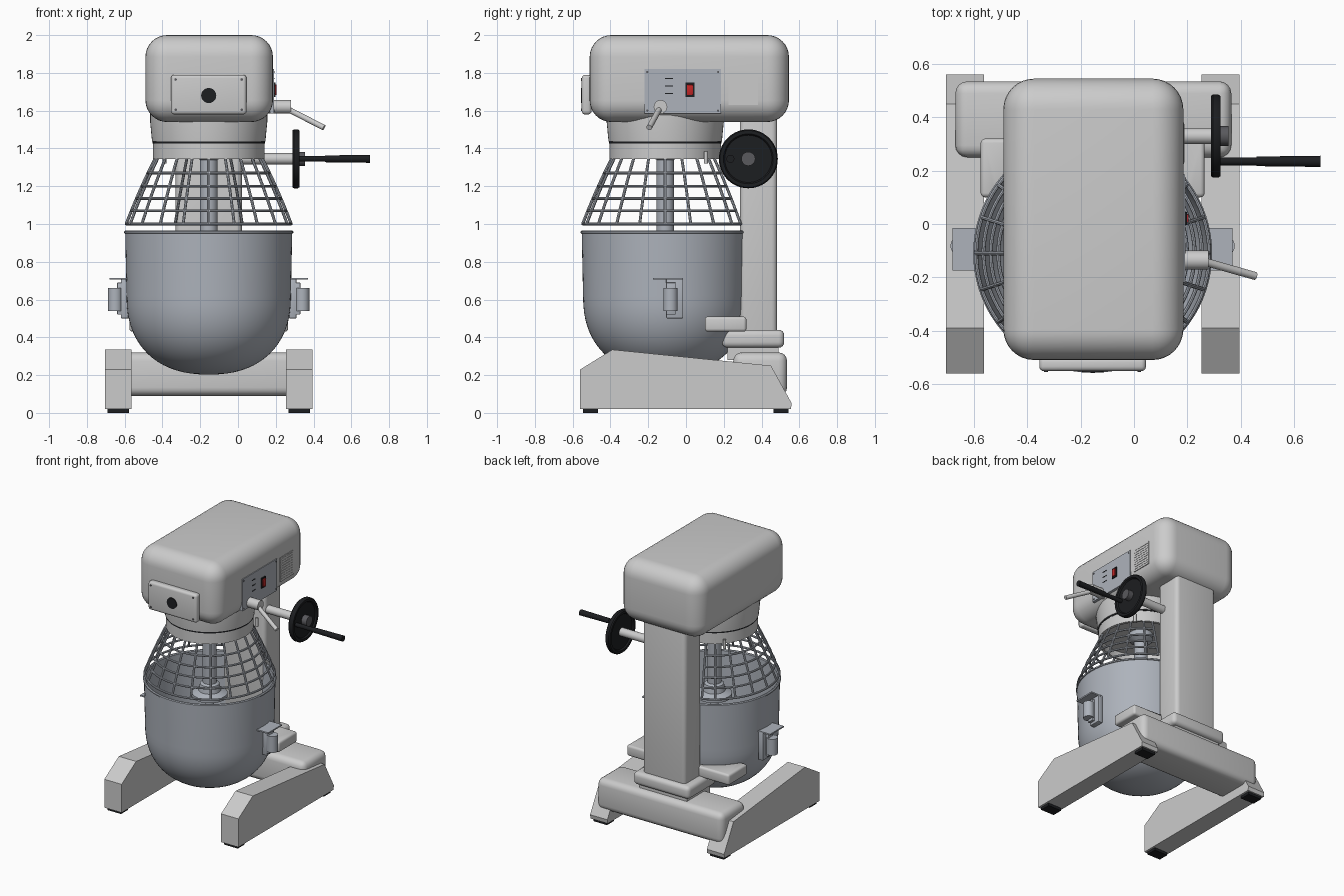
import bpy, bmesh, math
from mathutils import Vector

if "Cube" in bpy.data.objects:
    bpy.data.objects.remove(bpy.data.objects["Cube"])

CX, CY = -0.155, -0.11   # vertical axis of bowl, cage and neck


def mat(name, c):
    m = bpy.data.materials.new(name)
    m.diffuse_color = (*c, 1)
    m.use_nodes = True
    m.node_tree.nodes["Principled BSDF"].inputs["Base Color"].default_value = m.diffuse_color
    return m


BLACK = mat("black", (0.012, 0.013, 0.015))
RED = mat("red", (0.55, 0.02, 0.02))
STEEL = mat("steel", (0.42, 0.45, 0.5))
DARK = mat("dark_grey", (0.1, 0.1, 0.11))


def smooth(o, m=None):
    if m:
        o.data.materials.append(m)
    bpy.ops.object.select_all(action='DESELECT')
    o.select_set(True)
    bpy.context.view_layer.objects.active = o
    bpy.ops.object.shade_smooth_by_angle(angle=math.radians(35))
    return o


def finish(name, bm, m=None):
    bmesh.ops.recalc_face_normals(bm, faces=bm.faces)
    me = bpy.data.meshes.new(name)
    bm.to_mesh(me)
    bm.free()
    o = bpy.data.objects.new(name, me)
    bpy.context.collection.objects.link(o)
    return smooth(o, m)


def box(name, x, y, z, r=0, m=None, seg=4):
    bm = bmesh.new()
    bmesh.ops.create_cube(bm, size=1)
    for v in bm.verts:
        v.co = [(a[0] + a[1]) / 2 + c * (a[1] - a[0]) for a, c in zip((x, y, z), v.co)]
    if r:
        bmesh.ops.bevel(bm, geom=bm.edges[:], offset=r, segments=seg, profile=0.5, affect='EDGES')
    return finish(name, bm, m)


def rod(name, a, b, r, m=None, r2=None, n=32):
    a, b = Vector(a), Vector(b)
    bm = bmesh.new()
    bmesh.ops.create_cone(bm, cap_ends=True, segments=n, radius1=r, radius2=r2 or r, depth=(b - a).length)
    q = (b - a).to_track_quat('Z', 'Y')
    for v in bm.verts:
        v.co = q @ v.co + (a + b) / 2
    return finish(name, bm, m)


def lathe(name, prof, m=None, n=64, origin=(CX, CY, 0), axis='Z'):
    bm = bmesh.new()
    vs = [bm.verts.new((r, 0, z)) for r, z in prof]
    es = [bm.edges.new(p) for p in zip(vs, vs[1:])]
    bmesh.ops.spin(bm, geom=vs + es, cent=(0, 0, 0), axis=(0, 0, 1), angle=math.tau, steps=n)
    bmesh.ops.remove_doubles(bm, verts=bm.verts, dist=1e-4)
    for v in bm.verts:
        c = v.co.copy()
        v.co = (Vector((c.z, c.y, -c.x)) if axis == 'X' else c) + Vector(origin)
    return finish(name, bm, m)


def prism(name, pts, shift, r=0, m=None):
    bm = bmesh.new()
    f = bm.faces.new([bm.verts.new(p) for p in pts])
    ext = bmesh.ops.extrude_face_region(bm, geom=[f])['geom']
    bmesh.ops.translate(bm, vec=shift, verts=[g for g in ext if isinstance(g, bmesh.types.BMVert)])
    if r:
        es = [e for e in bm.edges if e.calc_face_angle(0) > 0.6]
        bmesh.ops.bevel(bm, geom=es, offset=r, segments=3, profile=0.5, affect='EDGES')
    return finish(name, bm, m)


def wires(name, paths, r, m=None):
    cu = bpy.data.curves.new(name, 'CURVE')
    cu.dimensions = '3D'
    cu.bevel_depth, cu.bevel_resolution, cu.use_fill_caps = r, 2, True
    for p in paths:
        s = cu.splines.new('POLY')
        s.points.add(len(p) - 1)
        for q, c in zip(s.points, p):
            q.co = (*c, 1)
    o = bpy.data.objects.new(name, cu)
    bpy.context.collection.objects.link(o)
    bpy.ops.object.select_all(action='DESELECT')
    o.select_set(True)
    bpy.context.view_layer.objects.active = o
    bpy.ops.object.convert(target='MESH')
    return smooth(bpy.context.object, m)


def both(x0, x1, side):
    # x range measured outward on the right, mirrored about the bowl axis
    return (x0, x1) if side > 0 else (2 * CX - x1, 2 * CX - x0)


# Motor head
box("motor_head", (-0.49, 0.185), (-0.51, 0.545), (1.54, 2.0), 0.115, seg=8)
box("front_plate", (-0.355, 0.045), (-0.552, -0.5), (1.58, 1.79), 0.018)
rod("front_badge", (CX, -0.55, 1.68), (CX, -0.557, 1.68), 0.04, BLACK)
for x in (-0.33, 0.02):
    for z in (1.605, 1.765):
        rod("plate_screw", (x, -0.55, z), (x, -0.556, z), 0.007, DARK, n=12)

# Control panel on the right side
box("control_panel", (0.17, 0.191), (-0.22, 0.185), (1.585, 1.82), 0, STEEL)
for y in (-0.205, 0.17):
    for z in (1.6, 1.805):
        rod("panel_screw", (0.19, y, z), (0.194, y, z), 0.006, DARK, n=12)
for z in (1.69, 1.73, 1.77):
    box("panel_mark", (0.188, 0.193), (-0.11, -0.07), (z - 0.003, z + 0.003), 0, BLACK)
box("switch_frame", (0.185, 0.198), (-0.003, 0.045), (1.672, 1.748), 0, BLACK)
box("switch_rocker", (0.19, 0.205), (0.005, 0.037), (1.682, 1.738), 0.004, RED, 2)
box("side_vent", (0.17, 0.188), (0.225, 0.38), (1.63, 1.81))
for i in range(9):
    z = 1.645 + i * 0.0185
    box("vent_slat", (0.18, 0.19), (0.23, 0.375), (z, z + 0.006))

# Gear lever
rod("gear_lever_hub", (0.15, -0.135, 1.62), (0.28, -0.135, 1.62), 0.036)
rod("gear_lever_arm", (0.26, -0.14, 1.61), (0.455, -0.195, 1.51), 0.015)

# Neck, dark seam and guard ring
lathe("neck", [(0, 1.6), (0.31, 1.6), (0.31, 1.54), (0.3, 1.436), (0, 1.436)])
lathe("neck_seam", [(0, 1.44), (0.297, 1.44), (0.297, 1.425), (0, 1.425)], BLACK)
lathe("guard_ring", [(0, 1.428), (0.295, 1.428), (0.295, 1.345), (0.275, 1.345), (0.275, 1.4), (0, 1.4)])
for s in (-1, 1):
    rod("guard_pin", (CX + s * 0.235, 0.105, 1.32), (CX + s * 0.235, 0.105, 1.385), 0.011, n=16)

# Wire guard, open at the back where the column stands
def cage_pt(deg, z):
    t = (1.345 - z) / 0.345
    r = 0.285 + 0.152 * t + 0.02 * t * (1 - t)
    a = math.radians(deg)
    return (CX + r * math.sin(a), CY - r * math.cos(a), z)


GAP = 156
wires("guard_hoops", [[cage_pt(-GAP + i * GAP / 36, z) for i in range(73)]
                      for z in (1.0, 1.07, 1.135, 1.2, 1.27)], 0.0075, STEEL)
wires("guard_bars", [[cage_pt(d, 1.35 - i * 0.35 / 6) for i in range(7)]
                     for d in [-GAP, GAP] + list(range(-144, 145, 18))], 0.008, STEEL)

# Mixing shaft and hub
lathe("mixing_shaft", [(0, 1.42), (0.085, 1.42), (0.085, 1.36), (0.047, 1.34), (0.047, 0.93),
                       (0.065, 0.92), (0.075, 0.87), (0.12, 0.85), (0.12, 0.825), (0.03, 0.8),
                       (0.03, 0.4), (0, 0.4)], STEEL, 40)

# Bowl: straight wall, full round bottom, thin shell with rolled rim
def bowl_profile(R, low, n=18):
    p = []
    for i in range(n + 1):
        a = math.pi / 2 * i / n
        p.append((R * math.sin(a) ** (2 / 2.3), 0.62 - (0.62 - low) * math.cos(a) ** (2 / 2.3)))
    p[0] = (0, low)
    return p


outer = bowl_profile(0.435, 0.203) + [(0.442, 0.95)]
inner = bowl_profile(0.423, 0.216) + [(0.43, 0.95)]
rim = [(0.439 + 0.01 * math.cos(a), 0.956 + 0.01 * math.sin(a)) for a in (-0.5, 0.4, 1.2, 2, 2.8, 3.6)]
lathe("mixing_bowl", outer + rim + inner[::-1], STEEL, 80)

# Bowl side brackets with clamp rolls
for s in (1, -1):
    box("bracket_plate", both(0.27, 0.31, s), (-0.105, -0.015), (0.5, 0.71), 0.006, STEEL, 2)
    box("bracket_flange", both(0.27, 0.37, s), (-0.175, -0.015), (0.705, 0.715), 0, STEEL)
    box("bracket_arm", both(0.3, 0.33, s), (-0.105, -0.055), (0.52, 0.69), 0.004, STEEL, 2)
    x = both(0.34, 0.34, s)[0]
    rod("clamp_roll", (x, -0.082, 0.54), (x, -0.082, 0.66), 0.038, STEEL)

# Column, plinth and cross beam
box("column", (-0.33, 0.02), (0.285, 0.483), (0.38, 1.62), 0.03)
box("column_plinth", (-0.385, 0.075), (0.19, 0.52), (0.345, 0.44), 0.03)
box("plinth_foot", (-0.35, 0.04), (0.22, 0.49), (0.28, 0.36))
box("cross_beam", (-0.67, 0.365), (0.25, 0.535), (0.09, 0.32), 0.045)

# Bowl yoke, hollowed to fit around the bowl
arc = [(CX + 0.42 * math.sin(a), CY + 0.42 * math.cos(a))
       for a in [math.radians(55 - 10 * i) for i in range(12)]]
yoke = [(-0.575, 0.1), (-0.575, 0.32), (0.265, 0.32), (0.265, 0.1), (CX + 0.36, 0.1)] + arc + [(CX - 0.36, 0.1)]
prism("bowl_yoke", [(x, y, 0.43) for x, y in yoke], (0, 0, 0.08), 0.016)

# Legs and rubber feet
side = [(-0.56, 0.02), (-0.56, 0.23), (-0.39, 0.335), (0.45, 0.25), (0.56, 0.05), (0.555, 0.02)]
for s in (1, -1):
    x0, x1 = both(0.253, 0.395, s)
    prism("leg", [(x0, y, z) for y, z in side], (x1 - x0, 0, 0))
    for y in (-0.545, 0.463):
        box("rubber_foot", both(0.268, 0.38, s), (y, y + 0.08), (0, 0.025), 0, BLACK)

# Hand wheel that lifts the bowl
HY, HZ = 0.33, 1.345
rod("wheel_shaft", (-0.05, HY, HZ), (0.3, HY, HZ), 0.03)
lathe("hand_wheel", [(0, 0.298), (0.125, 0.298), (0.132, 0.288), (0.15, 0.288), (0.156, 0.296),
                     (0.156, 0.316), (0.15, 0.325), (0.132, 0.325), (0.125, 0.314), (0, 0.314)],
      BLACK, 56, (0, HY, HZ), 'X')
rod("wheel_hub", (0.305, HY, HZ), (0.355, HY, HZ), 0.037, DARK)
rod("wheel_handle_pin", (0.3, 0.235, HZ), (0.47, 0.235, HZ), 0.015, BLACK)
rod("wheel_handle_grip", (0.46, 0.235, HZ), (0.7, 0.235, HZ), 0.018, BLACK, 0.021)
